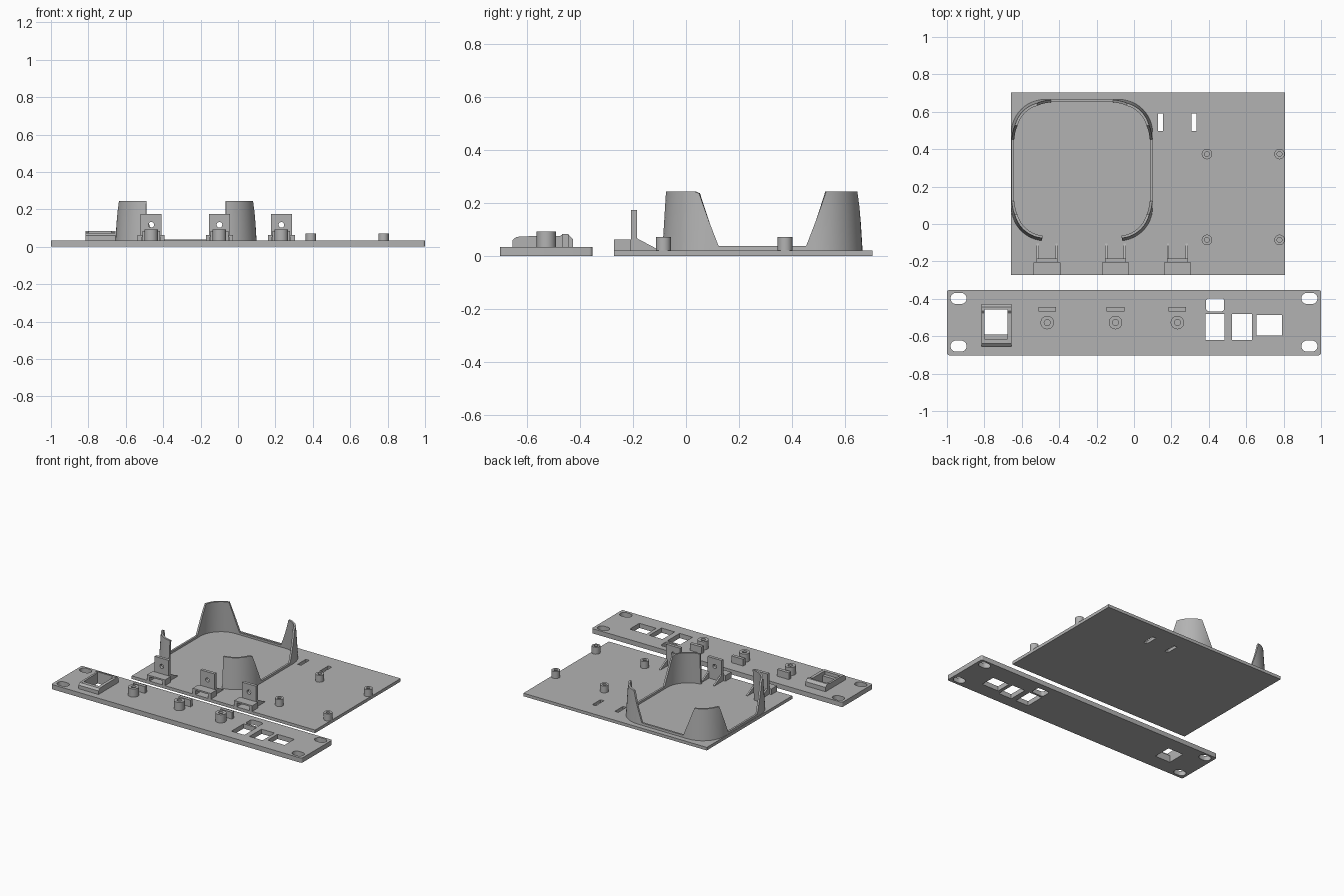
import bpy, bmesh, math
from mathutils import Matrix, Vector

if "Cube" in bpy.data.objects:
    bpy.data.objects.remove(bpy.data.objects["Cube"])

grey = bpy.data.materials.new("plain grey")
grey.diffuse_color = (0.45, 0.45, 0.45, 1)
grey.use_nodes = True
grey.node_tree.nodes["Principled BSDF"].inputs["Base Color"].default_value = grey.diffuse_color

PLANES = {
    "XY": Matrix.Identity(4),
    "XZ": Matrix(((1, 0, 0, 0), (0, 0, -1, 0), (0, 1, 0, 0), (0, 0, 0, 1))),
    "YZ": Matrix(((0, 0, 1, 0), (1, 0, 0, 0), (0, 1, 0, 0), (0, 0, 0, 1))),
}


def finish(ob):
    bpy.ops.object.select_all(action="DESELECT")
    ob.select_set(True)
    bpy.context.view_layer.objects.active = ob
    if ob.type == "CURVE":
        bpy.ops.object.convert(target="MESH")
        ob = bpy.context.object
    ob.data.materials.clear()
    ob.data.materials.append(grey)
    bpy.ops.object.shade_smooth_by_angle(angle=math.radians(30))
    return ob


def extrude(name, outlines, a, b, plane="XY"):
    """Outer outline plus hole outlines, extruded from a to b along the plane normal."""
    cu = bpy.data.curves.new(name, "CURVE")
    cu.dimensions, cu.fill_mode = "2D", "BOTH"
    cu.extrude = (b - a) / 2
    for pts in outlines:
        sp = cu.splines.new("POLY")
        sp.points.add(len(pts) - 1)
        for p, (u, v) in zip(sp.points, pts):
            p.co = (u, v, 0, 1)
        sp.use_cyclic_u = True
    ob = bpy.data.objects.new(name, cu)
    bpy.context.collection.objects.link(ob)
    ob.matrix_world = PLANES[plane] @ Matrix.Translation((0, 0, (a + b) / 2))
    return finish(ob)


def rect(u0, u1, v0, v1, r=0.0, n=6):
    if r == 0:
        return [(u0, v0), (u1, v0), (u1, v1), (u0, v1)]
    pts = []
    for k, (cu, cv) in enumerate([(u1 - r, v1 - r), (u0 + r, v1 - r), (u0 + r, v0 + r), (u1 - r, v0 + r)]):
        for i in range(n + 1):
            t = math.pi / 2 * (k + i / n)
            pts.append((cu + r * math.cos(t), cv + r * math.sin(t)))
    return pts


def circle(u, v, r, n=32):
    return [(u + r * math.cos(2 * math.pi * i / n), v + r * math.sin(2 * math.pi * i / n)) for i in range(n)]


# Front panel with mounting slots and connector openings
PT = 0.034
holes = [rect(s * 0.938 - 0.043, s * 0.938 + 0.043, y - 0.03, y + 0.03, 0.0299)
         for s in (-1, 1) for y in (-0.398, -0.653)]
holes += [rect(0.385, 0.482, -0.467, -0.397, 0.016), rect(0.382, 0.485, -0.62, -0.482),
          rect(0.525, 0.63, -0.62, -0.482), rect(0.656, 0.79, -0.597, -0.487),
          rect(-0.80, -0.677, -0.59, -0.457)]
extrude("front_panel", [rect(-1, 1, -0.702, -0.353, 0.012)] + holes, 0, PT)

# Socket frame on the panel: two cheeks, end walls, inner ledge
cheek = [(-0.655, 0.03), (-0.655, 0.06), (-0.64, 0.073), (-0.58, 0.076), (-0.475, 0.076),
         (-0.465, 0.083), (-0.445, 0.083), (-0.427, 0.065), (-0.427, 0.03)]
extrude("socket_cheek_left", [cheek], -0.815, -0.80, "YZ")
extrude("socket_cheek_right", [cheek], -0.677, -0.655, "YZ")
extrude("socket_front_wall", [[(-0.655, 0.03), (-0.655, 0.06), (-0.64, 0.073), (-0.615, 0.073),
                              (-0.615, 0.05), (-0.59, 0.05), (-0.59, 0.03)]], -0.80, -0.677, "YZ")
extrude("socket_back_wall", [[(-0.457, 0.03), (-0.457, 0.083), (-0.445, 0.083),
                             (-0.427, 0.065), (-0.427, 0.03)]], -0.80, -0.677, "YZ")

# Tray plate with cable tie slots
TT = 0.022
extrude("tray", [rect(-0.658, 0.806, -0.272, 0.703), rect(0.128, 0.155, 0.497, 0.59),
                 rect(0.307, 0.335, 0.497, 0.59)], 0, TT)

# Board standoffs
for x in (0.39, 0.778):
    for y in (-0.085, 0.374):
        extrude("standoff", [circle(x, y, 0.028), circle(x, y, 0.013)], TT - 0.002, 0.072)

# Panel joints: screw post and tab on the panel, bracket on the tray
for x in (-0.464, -0.099, 0.232):
    extrude("screw_post", [circle(x, -0.527, 0.036), circle(x, -0.527, 0.016)], PT - 0.002, 0.093)
    extrude("panel_tab", [rect(x - 0.047, x + 0.047, -0.467, -0.443)], PT - 0.002, 0.083)
    extrude("bracket_wall", [rect(x - 0.056, x + 0.056, TT - 0.002, 0.175), circle(x, 0.117, 0.015)],
            0.185, 0.207, "XZ")
    socket = [(x - 0.072, TT - 0.002), (x - 0.072, 0.063), (x + 0.072, 0.063), (x + 0.072, TT - 0.002),
              (x + 0.05, TT - 0.002), (x + 0.05, 0.052), (x - 0.05, 0.052), (x - 0.05, TT - 0.002)]
    extrude("bracket_socket", [socket], 0.207, 0.272, "XZ")
    for s in (-1, 1):
        a, b = sorted((x + s * 0.056, x + s * 0.044))
        extrude("bracket_rib", [[(-0.186, TT - 0.002), (-0.186, 0.068), (-0.103, 0.024),
                                 (-0.103, TT - 0.002)]], a, b, "YZ")

# Device cradle: open rounded rim that rises into four leaning corner guards
CX, CY, H, R, T = -0.278, 0.288, 0.378, 0.18, 0.014
LOW, TOP = 0.038, 0.245
path = []                                     # (position, outward normal)
for k, (sx, sy) in enumerate([(1, -1), (1, 1), (-1, 1), (-1, -1)]):
    a0, a1 = -90 + 90 * k, 90 * k
    a0, a1 = (a0 + 5 if k == 0 else a0), (a1 - 5 if k == 3 else a1)
    for i in range(13):
        t = math.radians(a0 + (a1 - a0) * i / 12)
        n = Vector((math.cos(t), math.sin(t)))
        path.append((Vector((sx, sy)) * (H - R) + n * R, n))
    if k < 3:                                 # foot of the guards on the straight sides
        n = Vector((round(math.cos(math.radians(90 * k))), round(math.sin(math.radians(90 * k)))))
        along = Vector((-n.y, n.x))
        path += [(n * H - along * 0.165, n), (n * H + along * 0.165, n)]


def rim_height(p):
    u = abs(p.y) if p.y < 0 else min(abs(p.x), abs(p.y))
    return LOW + (TOP - LOW) * min(1, max(0, (u - 0.165) / 0.08))


bm = bmesh.new()
rows = []
for p, n in path:
    z = rim_height(p)
    lean = 0.014 * (z - TT) / (TOP - TT)
    pts = [(p, TT - 0.002), (p - n * lean, z), (p - n * (lean + T), z), (p - n * T, TT - 0.002)]
    rows.append([bm.verts.new((CX + q.x, CY + q.y, h)) for q, h in pts])
for a, b in zip(rows, rows[1:]):
    for j in range(4):
        bm.faces.new((a[j], b[j], b[(j + 1) % 4], a[(j + 1) % 4]))
bm.faces.new(rows[0])
bm.faces.new(rows[-1])
bmesh.ops.recalc_face_normals(bm, faces=bm.faces)
me = bpy.data.meshes.new("device_cradle")
bm.to_mesh(me)
bm.free()
cradle = bpy.data.objects.new("device_cradle", me)
bpy.context.collection.objects.link(cradle)
finish(cradle)
